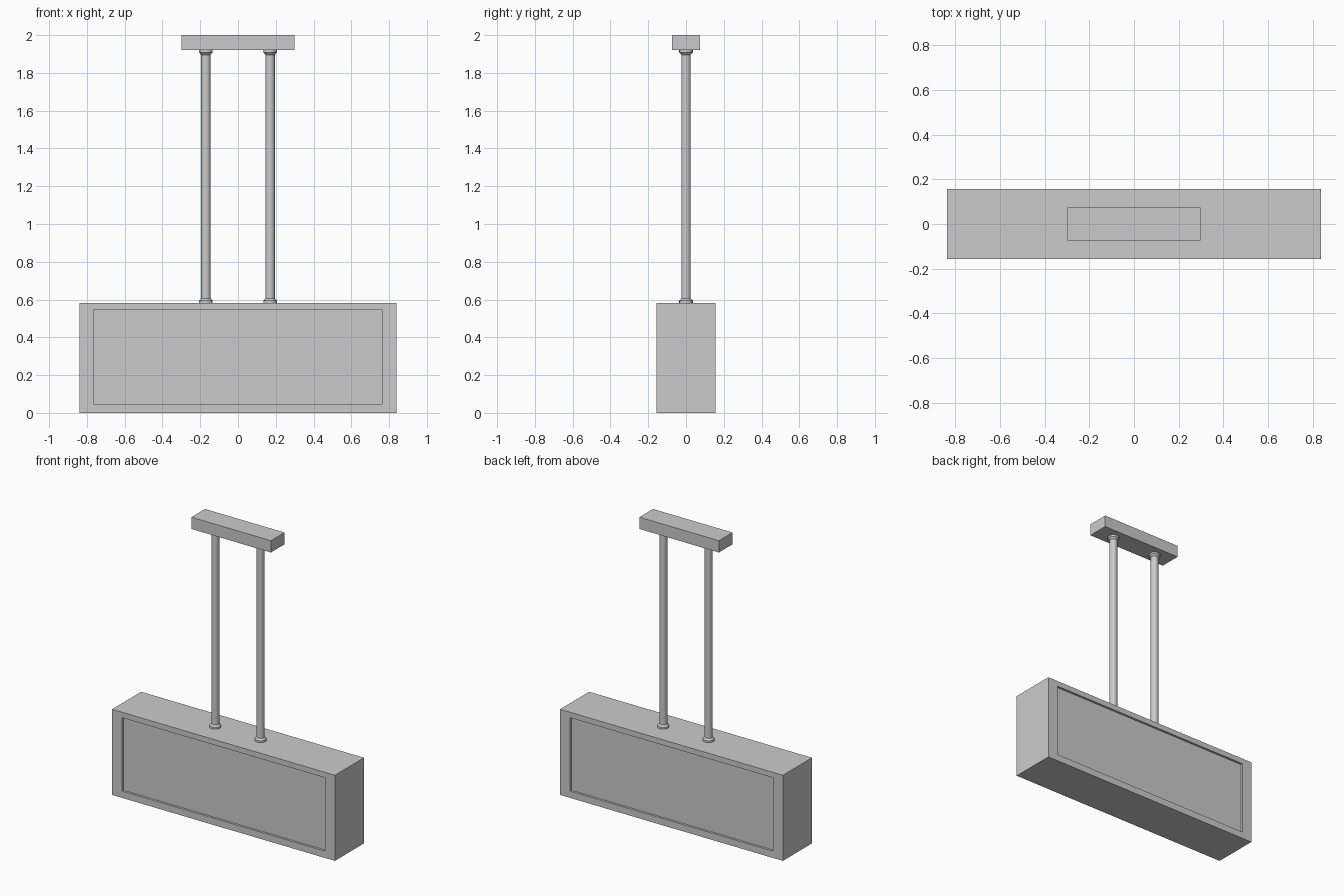
import bpy, bmesh, math
from mathutils import Matrix

if "Cube" in bpy.data.objects:
    bpy.data.objects.remove(bpy.data.objects["Cube"])


def finish(bm, name):
    bmesh.ops.recalc_face_normals(bm, faces=bm.faces)
    mesh = bpy.data.meshes.new(name)
    bm.to_mesh(mesh)
    bm.free()
    ob = bpy.data.objects.new(name, mesh)
    bpy.context.collection.objects.link(ob)
    return ob


def box_mesh(sx, sy, z0, z1):
    bm = bmesh.new()
    m = Matrix.Translation((0, 0, (z0 + z1) / 2)) @ Matrix.Diagonal((sx, sy, z1 - z0, 1))
    bmesh.ops.create_cube(bm, size=1, matrix=m)
    return bm


# Sign cabinet with a shallow recessed panel on front and back
bm = box_mesh(1.676, 0.312, 0, 0.582)
bm.normal_update()
for face in [f for f in bm.faces if abs(f.normal.y) > 0.9]:
    side = math.copysign(1, face.normal.y)
    bmesh.ops.inset_individual(bm, faces=[face], thickness=0.04)
    for v in face.verts:
        v.co.x = math.copysign(0.764, v.co.x)
        v.co.z = 0.545 if v.co.z > 0.29 else 0.046
    inner = bmesh.ops.extrude_discrete_faces(bm, faces=[face])["faces"][0]
    bmesh.ops.translate(bm, verts=inner.verts, vec=(0, -side * 0.015, 0))
finish(bm, "sign_cabinet")

# Ceiling mounting plate
finish(box_mesh(0.598, 0.146, 1.92, 2.0), "ceiling_plate")

# Hanging rods with a flared collar at each end, lathed from a profile
profile = [(0, 0.582), (0.036, 0.582), (0.036, 0.594), (0.025, 0.606),
           (0.025, 1.896), (0.036, 1.908), (0.036, 1.92), (0, 1.92)]
for name, x in (("left_rod", -0.17), ("right_rod", 0.17)):
    bm = bmesh.new()
    verts = [bm.verts.new((r, 0, z)) for r, z in profile]
    edges = [bm.edges.new(pair) for pair in zip(verts, verts[1:])]
    bmesh.ops.spin(bm, geom=verts + edges, cent=(0, 0, 0), axis=(0, 0, 1),
                   angle=math.tau, steps=16)
    bmesh.ops.remove_doubles(bm, verts=bm.verts, dist=1e-4)
    rod = finish(bm, name)
    rod.location.x = x
    bpy.ops.object.select_all(action='DESELECT')
    rod.select_set(True)
    bpy.context.view_layer.objects.active = rod
    bpy.ops.object.shade_smooth_by_angle(angle=math.radians(35))
